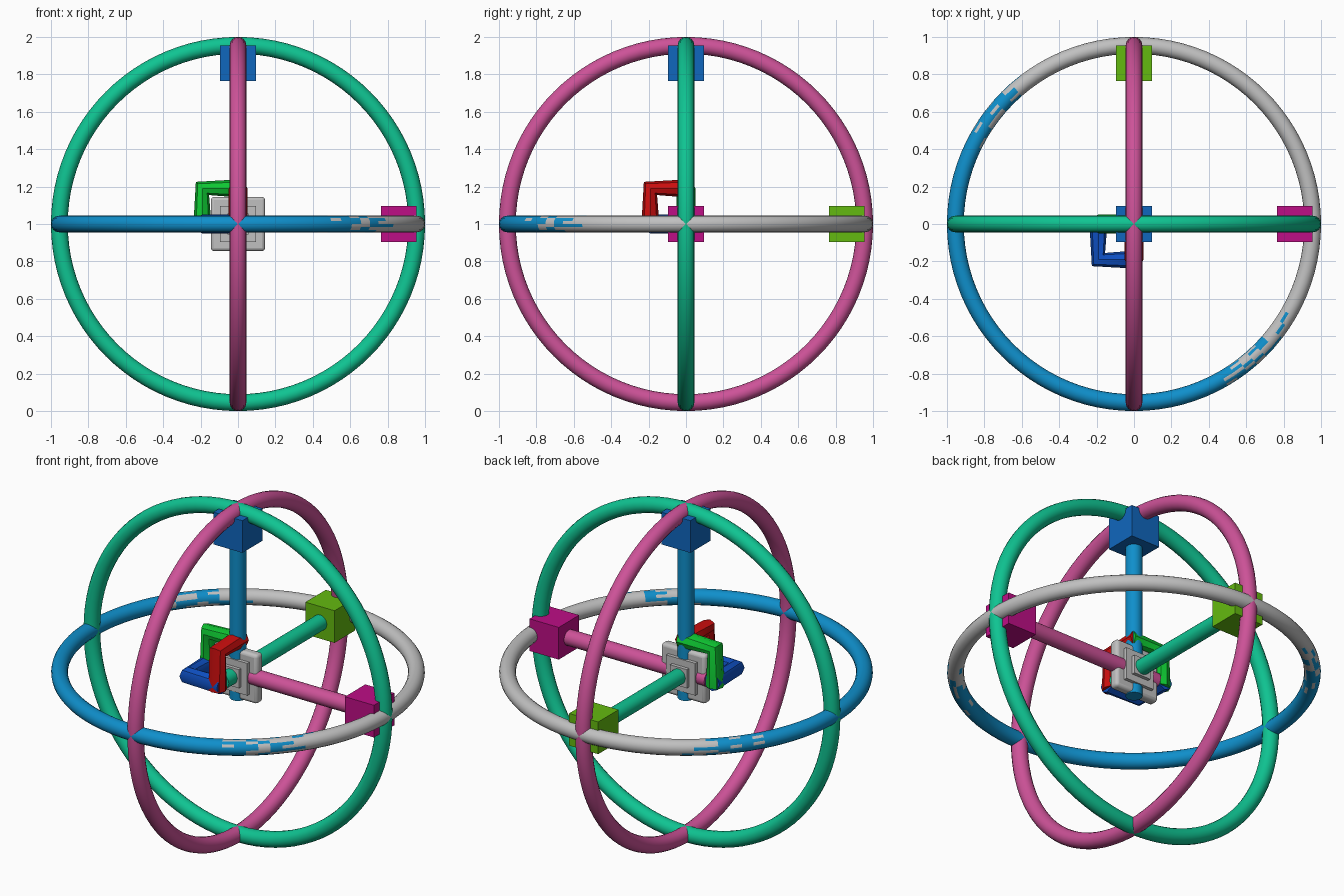
import bpy, math, random
from mathutils import Vector

if "Cube" in bpy.data.objects:
    bpy.data.objects.remove(bpy.data.objects["Cube"])

random.seed(4)
CENTRE = Vector((0, 0, 1))
RING_R, TUBE_R = 0.955, 0.045


def material(name, rgb):
    lin = [((c / 255 + 0.055) / 1.055) ** 2.4 if c > 10 else c / 255 / 12.92 for c in rgb]
    m = bpy.data.materials.new(name)
    m.diffuse_color = (*lin, 1)
    m.use_nodes = True
    m.node_tree.nodes["Principled BSDF"].inputs["Base Color"].default_value = m.diffuse_color
    return m


pink = material("pink", (205, 82, 152))
teal = material("teal", (15, 196, 146))
sky = material("sky_blue", (15, 143, 203))
grey = material("light_grey", (192, 192, 192))
magenta = material("magenta", (190, 14, 134))
lime = material("lime", (100, 186, 16))
blue = material("blue", (16, 103, 190))
red = material("red", (204, 14, 14))
green = material("green", (14, 200, 50))
navy = material("deep_blue", (15, 82, 200))


def finish(ob, name, *mats, smooth=True):
    ob.name = name
    for m in mats:
        ob.data.materials.append(m)
    bpy.ops.object.select_all(action='DESELECT')
    ob.select_set(True)
    bpy.context.view_layer.objects.active = ob
    if smooth:
        bpy.ops.object.shade_smooth_by_angle(angle=math.radians(40))
    return ob


def ring(name, rot, *mats):
    bpy.ops.mesh.primitive_torus_add(major_radius=RING_R, minor_radius=TUBE_R, major_segments=96,
                                     minor_segments=16, location=CENTRE, rotation=rot)
    return finish(bpy.context.object, name, *mats)


def box(name, centre, half, mat, bevel=0):
    bpy.ops.mesh.primitive_cube_add(size=2, location=CENTRE + Vector(centre))
    ob = bpy.context.object
    ob.scale = half
    bpy.ops.object.transform_apply(location=False, rotation=False, scale=True)
    if bevel:
        mod = ob.modifiers.new("rounding", 'BEVEL')
        mod.width, mod.segments = bevel, 3
    return finish(ob, name, mat, smooth=bool(bevel))


def shaft(name, axis, start, end, mat):
    bpy.ops.mesh.primitive_cylinder_add(vertices=24, radius=TUBE_R, depth=end - start,
                                        location=CENTRE + axis * (start + end) / 2,
                                        rotation=axis.to_track_quat('Z', 'Y').to_euler())
    return finish(bpy.context.object, name, mat)


def bracket(name, u, v, mat):
    """Mitred round corner bar in the plane of u and v."""
    cu = bpy.data.curves.new(name, 'CURVE')
    cu.dimensions = '3D'
    cu.bevel_depth, cu.bevel_resolution, cu.use_fill_caps = 0.05, 2, True
    sp = cu.splines.new('POLY')
    sp.points.add(2)
    far, near = 0.19, -0.03
    for p, co in zip(sp.points, (u * far + v * near, u * far + v * far, u * near + v * far)):
        p.co = (*(CENTRE + co), 1)
    ob = bpy.data.objects.new(name, cu)
    bpy.context.collection.objects.link(ob)
    bpy.ops.object.select_all(action='DESELECT')
    ob.select_set(True)
    bpy.context.view_layer.objects.active = ob
    bpy.ops.object.convert(target='MESH')
    return finish(bpy.context.object, name, mat)


X, Y, Z = Vector((1, 0, 0)), Vector((0, 1, 0)), Vector((0, 0, 1))

# Rotation rings
ring("side_ring", (0, math.pi / 2, 0), pink)
ring("front_ring", (math.pi / 2, 0, 0), teal)
flat = ring("flat_ring", (0, 0, 0), grey, sky)

# Flat ring: blue on one half, grey on the other, streaky where they meet
for f in flat.data.polygons:
    if f.center.x + f.center.y + random.uniform(-0.4, 0.4) < -0.05:
        f.material_index = 1

# Axis shafts with cube handles
for label, axis, rod_mat, cube_mat in (("x", X, pink, magenta), ("y", Y, teal, lime), ("z", Z, sky, blue)):
    shaft(label + "_shaft", axis, -0.15, 0.78, rod_mat)
    box(label + "_cube_handle", axis * 0.86, (0.095,) * 3, cube_mat)

# Corner brackets between pairs of axes
bracket("yz_bracket", -Y, Z, red)
bracket("xz_bracket", -X, Z, green)
bracket("xy_bracket", -X, -Y, navy)

# Stepped centre plate
box("centre_plate", (0, 0, 0), (0.145, 0.03, 0.145), grey, bevel=0.018)
box("centre_step", (0, 0, 0), (0.095, 0.05, 0.095), grey)
box("centre_block", (0, 0, 0), (0.055, 0.07, 0.055), grey)
